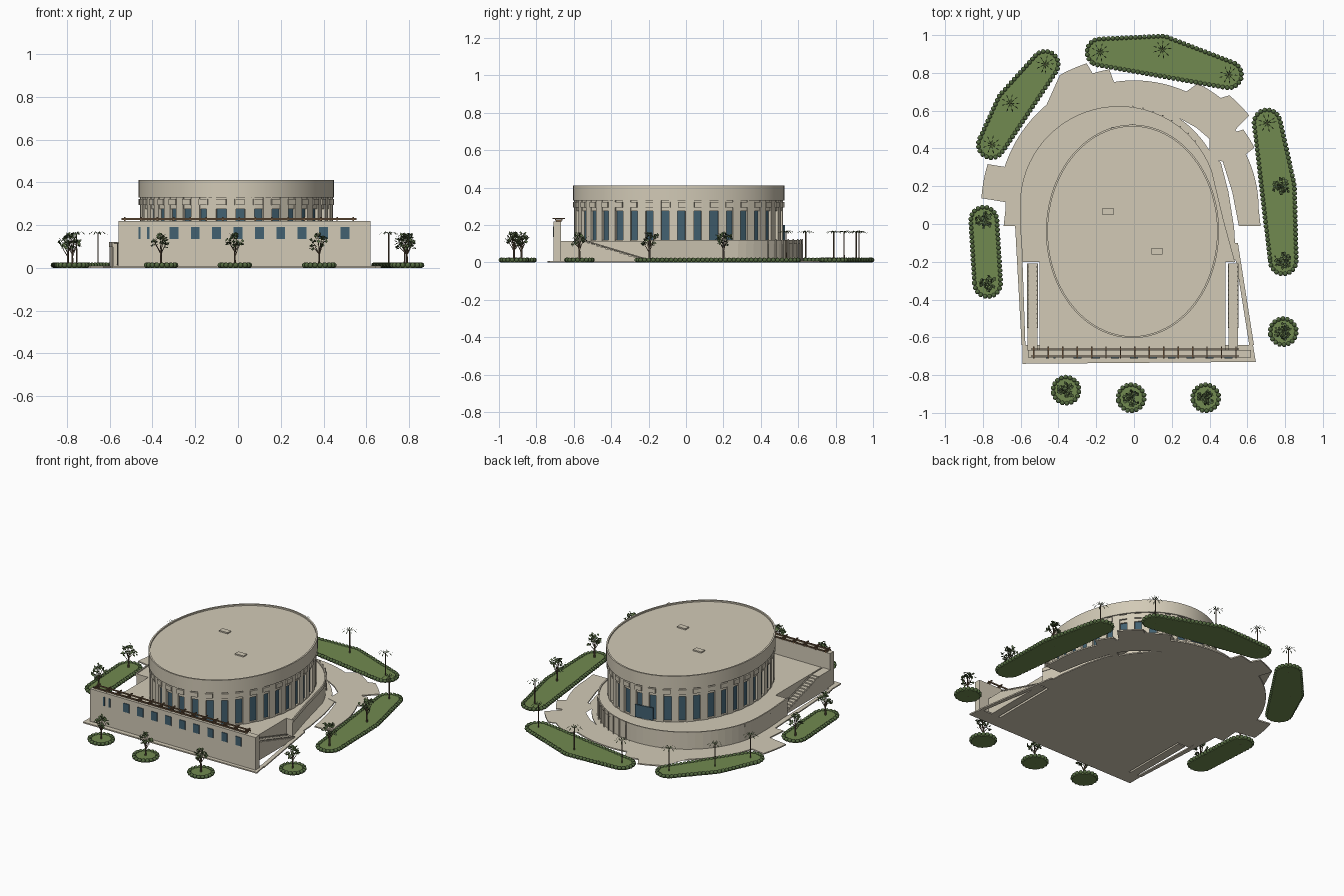
import bpy, bmesh, math, random
from mathutils import Matrix, Vector

random.seed(4)
cube = bpy.data.objects.get("Cube")
if cube:
    bpy.data.objects.remove(cube)


def material(name, *rgb):
    m = bpy.data.materials.new(name)
    m.use_nodes = True
    m.diffuse_color = (*rgb, 1)
    m.node_tree.nodes["Principled BSDF"].inputs["Base Color"].default_value = (*rgb, 1)
    return m


STONE = material("warm stone", .645, .59, .47)
GLASS = material("blue glass", .055, .12, .165)
GRASS = material("lawn green", .165, .255, .08)
HEDGE = material("hedge green", .085, .14, .05)
LEAF = material("leaf green", .1, .155, .06)
BARK = material("brown bark", .13, .09, .055)
WOOD = material("brown timber", .19, .115, .06)


def finish(bm, name, mat, smooth=False):
    bmesh.ops.recalc_face_normals(bm, faces=bm.faces)
    me = bpy.data.meshes.new(name)
    bm.to_mesh(me)
    bm.free()
    me.materials.append(mat)
    ob = bpy.data.objects.new(name, me)
    bpy.context.collection.objects.link(ob)
    if smooth:
        bpy.ops.object.select_all(action='DESELECT')
        ob.select_set(True)
        bpy.context.view_layer.objects.active = ob
        bpy.ops.object.shade_smooth_by_angle(angle=math.radians(30))


def prism(bm, outline, z0, z1):
    low = [bm.verts.new((x, y, z0)) for x, y in outline]
    top = [bm.verts.new((x, y, z1)) for x, y in outline]
    bm.faces.new(low[::-1])
    bm.faces.new(top)
    for i in range(len(low)):
        j = (i + 1) % len(low)
        bm.faces.new((low[i], low[j], top[j], top[i]))


def box(bm, center, size, turn=0):
    bmesh.ops.create_cube(bm, size=1, matrix=Matrix.Translation(center)
                          @ Matrix.Rotation(turn, 4, 'Z') @ Matrix.Diagonal((*size, 1)))


def rod(bm, a, b, r0, r1, sides=6):
    a, b = Vector(a), Vector(b)
    q = (b - a).to_track_quat('Z', 'Y').to_matrix().to_4x4()
    bmesh.ops.create_cone(bm, cap_ends=True, segments=sides, radius1=r0, radius2=r1,
                          depth=(b - a).length, matrix=Matrix.Translation((a + b) / 2) @ q)


def polar(cx, cy, rx, ry, deg):
    t = math.radians(deg)
    return cx + rx * math.cos(t), cy + ry * math.sin(t)


# Drum: elliptical hall with a projecting upper band
CX, CY, RX, RY = -.008, -.039, .458, .565


def oval(inset=0, n=102):
    return [polar(CX, CY, RX - inset, RY - inset, 360 * i / n) for i in range(n)]


for name, inset, z0, z1 in (("drum_wall", .025, .1, .4), ("drum_band", 0, .33, .403),
                            ("drum_lintel", .012, .275, .33), ("drum_plinth", .01, .11, .119)):
    bm = bmesh.new()
    prism(bm, oval(inset), z0, z1)
    finish(bm, name, STONE, True)
bm = bmesh.new()
rings = [[bm.verts.new((*p, z)) for p in oval(i)]
         for i, z in ((0, .4), (0, .412), (.01, .412), (.01, .4))]
for a, b in zip(rings, rings[1:]):
    for i in range(len(a)):
        j = (i + 1) % len(a)
        bm.faces.new((a[i], a[j], b[j], b[i]))
finish(bm, "roof_rim", STONE, True)

# Drum bays, evenly spaced along the wall: piers, tall windows, blocks
BAYS = 36
piers, panes, blocks = (bmesh.new() for _ in range(3))


def on_drum(bm, deg, inset, z0, z1, width, depth):
    t = math.radians(deg)
    turn = math.atan2(math.sin(t) / RY, math.cos(t) / RX)
    x, y = polar(CX, CY, RX - inset, RY - inset, deg)
    box(bm, (x, y, (z0 + z1) / 2), (depth, width, z1 - z0), turn)


steps = [math.hypot(RX * math.sin(math.radians(d)), RY * math.cos(math.radians(d)))
         for d in range(360)]
walked, total, count = 0, sum(steps), 0
for d, step in enumerate(steps):
    walked += step
    if walked >= total * (count + .5) / (2 * BAYS):
        if count % 2:
            on_drum(piers, d, .017, .11, .335, .045, .02)
        else:
            on_drum(panes, d, .026, .119, .275, .05, .008)
            on_drum(blocks, d, .008, .294, .322, .046, .014)
        count += 1
on_drum(panes, 97, .006, .119, .2, .12, .008)
finish(piers, "drum_piers", STONE)
finish(panes, "drum_windows", GLASS)
finish(blocks, "drum_blocks", STONE)

# Roof hatches
bm = bmesh.new()
for s in (-1, 1):
    box(bm, (CX + .13 * s, CY - .105 * s, .405), (.06, .035, .012))
finish(bm, "roof_hatches", STONE)

# Podium with a curved back and a low parapet
arc = [polar(-.08, .1, .52, .52, d) for d in range(20, 181, 5)]
rim = [(.53, -.2), (.47, .02)] + arc + [(-.6, 0), (-.585, -.2)]
bm = bmesh.new()
prism(bm, [(-.5, -.67), (.485, -.67), (.485, -.2)] + rim + [(-.5, -.2)], 0, .113)
finish(bm, "podium", STONE)
bm = bmesh.new()
for p, q in zip(rim, rim[1:]):
    mid, d = (Vector(p) + Vector(q)) / 2, Vector(q) - Vector(p)
    box(bm, (mid.x, mid.y, .109), (d.length + .004, .008, .022), math.atan2(d.y, d.x))
finish(bm, "podium_parapet", STONE)
bm = bmesh.new()
for d in range(40, 85, 6):
    rod(bm, (*polar(-.08, .1, .528, .528, d), 0), (*polar(-.08, .1, .528, .528, d), .125), .004, .004)
finish(bm, "podium_posts", STONE)

# Plaza: curved paving with stepped-out bays
tabs = ((27, 37, .715), (39, 51, .785), (51, 64, .745), (100, 108, .75),
        (108, 120, .81), (120, 163, .72), (163, 177, .81))
outer = [(.67, -.01)]
for d in range(0, 181):
    r = next((t[2] for t in tabs if t[0] <= d < t[1]), .66 if d < 27 else .68)
    outer.append(polar(0, .08, r, r, d))
inner = [(-.69, -.01), (-.55, -.01), (-.4, .3), (0, .45), (.24, .56), (.33, .51), (.4, .45),
         (.45, .38), (.4, .35), (.47, .33), (.52, .17), (.555, -.01)]
bm = bmesh.new()
prism(bm, outer + inner, 0, .008)
bmesh.ops.triangulate(bm, faces=bm.faces)
finish(bm, "plaza", STONE)

# Paving strip hugging the podium beside the plaza
bm = bmesh.new()
strip = [polar(-.08, .1, .56, .56, d) for d in range(24, 61, 4)]
prism(bm, [(.45, -.19), (.54, -.19), (.53, -.02), (.5, .17), (.46, .325)] + strip[1:]
      + [(.15, .5), (.3, .3)], 0, .007)
bmesh.ops.triangulate(bm, faces=bm.faces)
finish(bm, "podium_paving", STONE)

# Paved borders around the front court
bm = bmesh.new()
prism(bm, [(-.59, -.74), (.645, -.73), (.63, -.64), (-.59, -.64)], 0, .008)
prism(bm, [(.61, -.64), (.635, -.64), (.55, -.1), (.5, -.1), (.54, -.2)], 0, .008)
prism(bm, [(-.595, -.64), (-.575, -.64), (-.59, -.2), (-.58, 0), (-.63, 0)], 0, .008)
finish(bm, "court_borders", STONE)

# Front wall with a row of square windows
bm = bmesh.new()
box(bm, (.03, -.688, .109), (1.18, .04, .218))
finish(bm, "front_wall", STONE)
bm = bmesh.new()
for i in range(9):
    box(bm, (-.3 + .1 * i, -.709, .163), (.042, .006, .056))
for x in (-.42, -.46):
    box(bm, (x, -.709, .163), (.01, .006, .056))
finish(bm, "front_wall_windows", GLASS)

# Timber trellis along the wall top
bm = bmesh.new()
for y in (-.698, -.662):
    box(bm, (.005, y, .228), (1.1, .006, .008))
for i in range(15):
    box(bm, (-.53 + i * .0764, -.68, .234), (.007, .065, .006))
    box(bm, (-.53 + i * .0764, -.68, .222), (.006, .03, .012))
finish(bm, "wall_trellis", WOOD)

# Side stairs with landings and low sloping kerbs
for name, x in (("left_stairs", .525), ("right_stairs", -.537)):
    bm = bmesh.new()
    box(bm, (x, -.61, .0575), (.052, .12, .115))
    for i in range(14):
        h = .11 - i * .0075
        box(bm, (x, -.54 + i * .0246, h / 2), (.052, .0246, h))
    for side in (-.025, .025):
        rod(bm, (x + side, -.55, .118), (x + side, -.21, .016), .004, .004)
    finish(bm, name, STONE)


# Planters: rounded lawn beds edged with round shrubs
def bed(name, points):
    bm = bmesh.new()
    for p in points:
        for i in range(24):
            bm.verts.new((*polar(*p, .07, .07, i * 15), 0))
    hull = bmesh.ops.convex_hull(bm, input=bm.verts)
    edge = [v.co.copy() for v in bm.verts if v not in hull["geom_interior"]]
    mid = sum(edge, Vector()) / len(edge)
    edge = [(c.x, c.y) for c in sorted(edge, key=lambda c: math.atan2(c.y - mid.y, c.x - mid.x))]
    bm.free()
    bm = bmesh.new()
    prism(bm, edge, 0, .015)
    finish(bm, name + "_lawn", GRASS)
    bm = bmesh.new()
    carry = 0
    for p, q in zip(edge, edge[1:] + edge[:1]):
        p, q = Vector(p), Vector(q)
        length = (q - p).length
        while carry < length:
            c = p.lerp(q, carry / length)
            bmesh.ops.create_icosphere(bm, subdivisions=2, radius=.0125,
                                       matrix=Matrix.Translation((c.x, c.y, .0125)))
            carry += .024
        carry -= length
    finish(bm, name + "_shrubs", HEDGE, True)


back_right = [(-.755, .42), (-.655, .64), (-.47, .845)]
back = [(-.18, .91), (.15, .925), (.5, .79)]
left = [(.705, .535), (.78, .2), (.79, -.195)]
right = [(-.795, .02), (-.775, -.315)]
round_beds = [(-.36, -.88), (-.015, -.92), (.38, -.92), (.79, -.57)]
for name, pts in (("back_right_bed", back_right), ("back_bed", back),
                  ("left_bed", left), ("right_bed", right)):
    bed(name, pts)
for i, p in enumerate(round_beds):
    bed(f"round_bed_{i + 1}", [p])


def leaf(bm, base, tip, width):
    base, tip = Vector(base), Vector(tip)
    side = (tip - base).cross(Vector((0, 0, 1))).normalized() * width
    mid = (base + tip) / 2
    bm.faces.new([bm.verts.new(v) for v in (base, mid + side, tip, mid - side)])


# Palms: thin trunk and drooping fronds
for k, (x, y) in enumerate(back_right + back + left[:1]):
    trunk, fronds = bmesh.new(), bmesh.new()
    rod(trunk, (x, y, 0), (x, y, .16), .004, .003)
    for i in range(9):
        a = 40 * i + random.uniform(-8, 8)
        m = (*polar(x, y, .028, .028, a), .17)
        leaf(fronds, (x, y, .158), m, .003)
        leaf(fronds, m, (*polar(x, y, .05, .05, a), .154), .003)
    finish(trunk, f"palm_trunk_{k + 1}", BARK)
    finish(fronds, f"palm_fronds_{k + 1}", LEAF)

# Broadleaf trees: forked branches and loose foliage
for k, (x, y) in enumerate(left[1:] + right + round_beds):
    trunk, crown = bmesh.new(), bmesh.new()
    rod(trunk, (x, y, 0), (x, y, .085), .006, .004)
    for i in range(9):
        end = Vector((*polar(x, y, .032, .032, 40 * i), random.uniform(.095, .14)))
        if i % 3 == 0:
            end = Vector((*polar(x, y, .012, .012, 40 * i), .148))
        rod(trunk, (x, y, random.uniform(.05, .08)), end, .0025, .001, 4)
        for _ in range(8):
            c = end + Vector([random.uniform(-.012, .012) for _ in range(3)])
            d = Vector([random.uniform(-1, 1) for _ in range(3)]).normalized() * .02
            leaf(crown, c - d / 2, c + d / 2, .008)
    finish(trunk, f"tree_trunk_{k + 1}", BARK)
    finish(crown, f"tree_crown_{k + 1}", LEAF)
